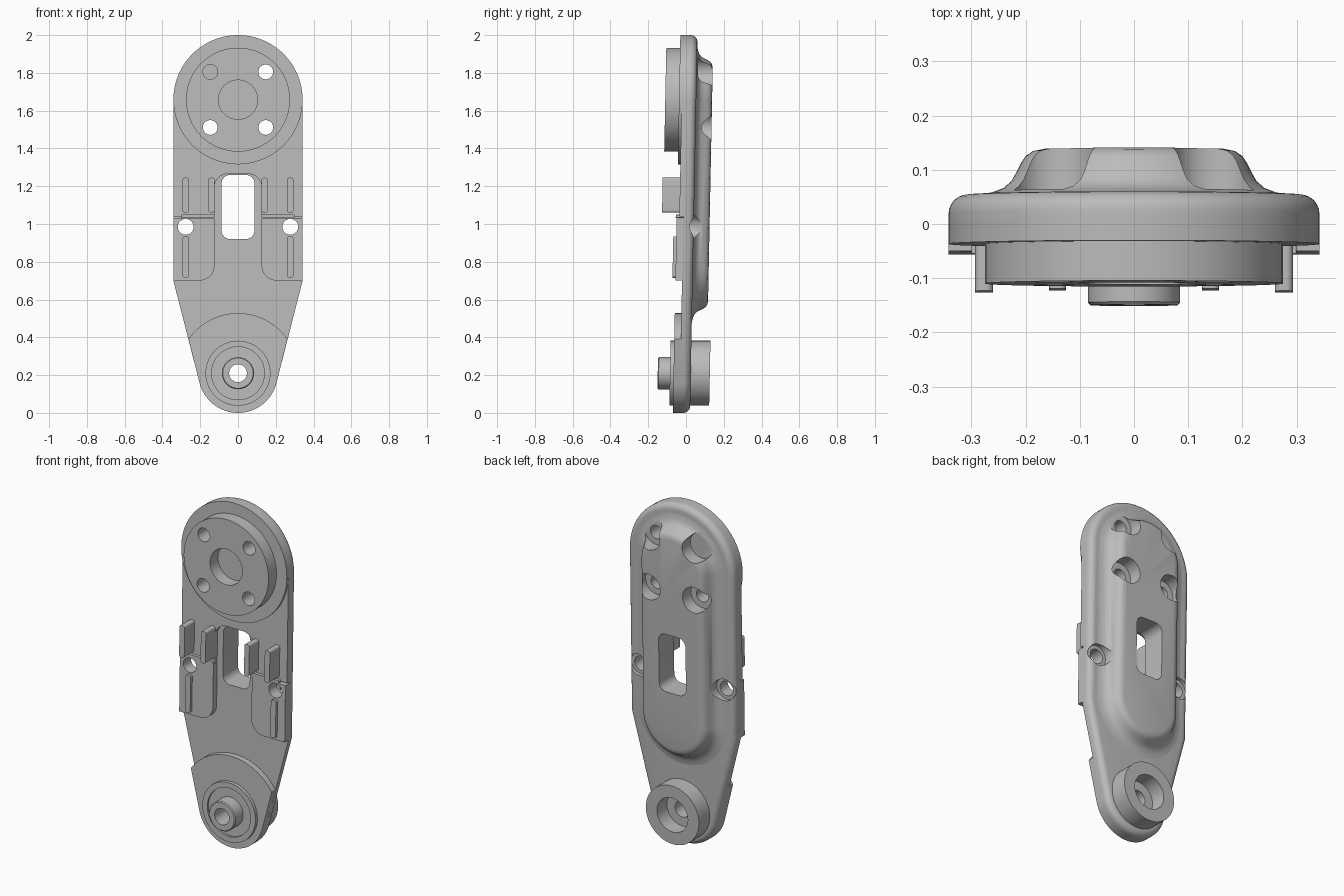
import bpy, bmesh
from math import sin, cos, radians

if "Cube" in bpy.data.objects:
    bpy.data.objects.remove(bpy.data.objects["Cube"])

grey = bpy.data.materials.new("plain grey")
grey.use_nodes = True
grey.diffuse_color = (0.5, 0.5, 0.5, 1)
grey.node_tree.nodes["Principled BSDF"].inputs["Base Color"].default_value = (0.5, 0.5, 0.5, 1)

HUB_Z, HUB_R = 1.658, 0.342     # large upper end
PIVOT_Z, PIVOT_R = 0.21, 0.21   # small lower end
TAPER = 14.5                    # slope of the lower sides in degrees
PAD = -0.05                     # front plane of the raised pads
parts = []


def arc(cx, cz, r, a0, a1, n=24):
    return [(cx + r * cos(radians(a0 + (a1 - a0) * i / n)),
             cz + r * sin(radians(a0 + (a1 - a0) * i / n))) for i in range(n + 1)]


def circle(cx, cz, r, n=64):
    return arc(cx, cz, r, 0, 360, n)[:-1]


def rounded_box(x0, x1, z0, z1, r):
    return (arc(x1 - r, z1 - r, r, 0, 90, 8) + arc(x0 + r, z1 - r, r, 90, 180, 8)
            + arc(x0 + r, z0 + r, r, 180, 270, 8) + arc(x1 - r, z0 + r, r, 270, 360, 8))


def arm_outline(d):
    """Arm silhouette inset by d."""
    return (arc(0, HUB_Z, HUB_R - d, 0, 180, 64) + [(d - HUB_R, 0.7)]
            + arc(0, PIVOT_Z, PIVOT_R - d, TAPER - 180, -TAPER, 40) + [(HUB_R - d, 0.7)])


def stadium(r):
    return arc(0, HUB_Z, r, 0, 180, 40) + arc(0, 0.76, r, 180, 360, 40)


def loft(name, rings):
    """Skin a stack of (outline, y) rings and cap both ends."""
    bm = bmesh.new()
    loops = [[bm.verts.new((x, y, z)) for x, z in pts] for pts, y in rings]
    n = len(loops[0])
    for a, b in zip(loops, loops[1:]):
        for i in range(n):
            j = (i + 1) % n
            bm.faces.new((a[i], a[j], b[j], b[i]))
    bm.faces.new(loops[0])
    bm.faces.new(loops[-1])
    bmesh.ops.recalc_face_normals(bm, faces=bm.faces)
    me = bpy.data.meshes.new(name)
    bm.to_mesh(me)
    bm.free()
    ob = bpy.data.objects.new(name, me)
    bpy.context.collection.objects.link(ob)
    me.materials.append(grey)
    return ob


def part(name, outline, y0, y1, cutters=()):
    return finish(loft(name, [(outline, y0), (outline, y1)]), cutters)


def finish(ob, cutters=()):
    bpy.context.view_layer.objects.active = ob
    for c in cutters:
        m = ob.modifiers.new("cut", 'BOOLEAN')
        m.operation, m.solver, m.object = 'DIFFERENCE', 'EXACT', c
        bpy.ops.object.modifier_apply(modifier=m.name)
    parts.append(ob)
    return ob


def cutter(outline, y0, y1):
    ob = loft("cutter", [(outline, y0), (outline, y1)])
    ob.hide_render = True
    return ob


# Cutters for holes and counterbores
slot = cutter(rounded_box(-0.087, 0.087, 0.92, 1.26, 0.045), -0.3, 0.3)
arch = cutter(rounded_box(-0.125, 0.125, 0.95, 1.265, 0.07), -0.3, 0.3)
pivot_hole = cutter(circle(0, PIVOT_Z, 0.047), -0.3, 0.3)
pivot_bore = cutter(circle(0, PIVOT_Z, 0.1), 0.05, 0.3)
hub_bore = cutter(circle(0, HUB_Z, 0.104), -0.3, PAD)
bolts, bolt_bores, screws, screw_bores = [], [], [], []
for sx in (-1, 1):
    screws.append(cutter(circle(sx * 0.277, 0.985, 0.042), -0.3, 0.3))
    screw_bores.append(cutter(circle(sx * 0.277, 0.985, 0.063), 0.02, 0.3))
    for sz in (-1, 1):
        spot = (sx * 0.147, HUB_Z + sz * 0.147)
        bolts.append(cutter(circle(*spot, 0.039, 32), -0.3, 0.3))
        bolt_bores.append(cutter(circle(*spot, 0.075), 0.047, 0.3))
cutters = [slot, arch, pivot_hole, pivot_bore, hub_bore] + bolts + bolt_bores + screws + screw_bores

# Main arm plate with a rounded back edge
R = 0.035
rings = [(arm_outline(0), -0.015)]
for k in range(7):
    a = radians(15 * k)
    rings.append((arm_outline(R * (1 - cos(a))), 0.006 + R * sin(a)))
finish(loft("arm_plate", rings), [slot, pivot_hole, pivot_bore] + bolts + screws + screw_bores)

# Long raised back rib with filleted foot and rounded rim
profile = [(0.29, 0.03), (0.285, 0.041), (0.262, 0.045), (0.241, 0.053), (0.226, 0.066), (0.216, 0.084),
           (0.208, 0.1), (0.2, 0.112), (0.187, 0.121), (0.168, 0.125)]
finish(loft("back_rib", [(stadium(r), y) for r, y in profile]),
       [slot] + bolts + bolt_bores + screws + screw_bores)

# Front layers at the upper end
part("upper_layer", [(-HUB_R, 1.04), (HUB_R, 1.04), (HUB_R, HUB_Z), (-HUB_R, HUB_Z)],
     -0.036, 0, [arch] + bolts + screws)
part("hub_pad", circle(0, HUB_Z, HUB_R, 128), PAD, 0, bolts)
part("hub_disc", circle(0, HUB_Z, 0.275, 96), -0.123, -0.02, [hub_bore] + bolts)

# Side pads and their ribs
for s, side in ((1, "left"), (-1, "right")):
    def flip(pts):
        return [(s * x, z) for x, z in pts]
    pad = [(HUB_R, 0.7), (HUB_R, 1.03), (0.125, 1.03)] + arc(0.205, 0.78, 0.08, 180, 270, 12)
    part(side + "_pad", flip(pad), PAD, 0, screws)
    part(side + "_cross_rib", flip(rounded_box(0.125, 0.3, 1.032, 1.05, 0.004)), -0.055, 0, screws)
    part(side + "_outer_rib", flip(rounded_box(0.26, 0.293, 1.06, 1.245, 0.012)), -0.128, 0)
    part(side + "_inner_rib", flip(rounded_box(0.125, 0.157, 1.06, 1.245, 0.012)), -0.124, 0)
    part(side + "_lower_rib", flip(rounded_box(0.26, 0.293, 0.715, 0.935, 0.012)), -0.066, 0)

# Lower pivot: front pad, ring, pin and back boss
part("pivot_pad", arc(0, PIVOT_Z, PIVOT_R, TAPER - 180, -TAPER, 40)
     + arc(0, PIVOT_Z, 0.318, 34.5, 145.5, 32), PAD, 0, [pivot_hole])
ring_recess = cutter(circle(0, PIVOT_Z, 0.14), -0.3, -0.057)
cutters.append(ring_recess)
part("pivot_ring", circle(0, PIVOT_Z, 0.172), -0.069, 0, [ring_recess, pivot_hole])
finish(loft("pivot_pin", [(circle(0, PIVOT_Z, 0.08), -0.134), (circle(0, PIVOT_Z, 0.085), -0.129),
                          (circle(0, PIVOT_Z, 0.085), 0)]), [pivot_hole])
part("pivot_boss", circle(0, PIVOT_Z, 0.172), 0.02, 0.142, [pivot_bore, pivot_hole])

for c in cutters:
    bpy.data.objects.remove(c)

# Slight backward lean and smooth shading
bpy.ops.object.select_all(action='DESELECT')
for ob in parts:
    for v in ob.data.vertices:
        v.co.y += 0.02 * (v.co.z - 1)
    ob.select_set(True)
bpy.context.view_layer.objects.active = parts[0]
bpy.ops.object.shade_smooth_by_angle(angle=radians(35))
